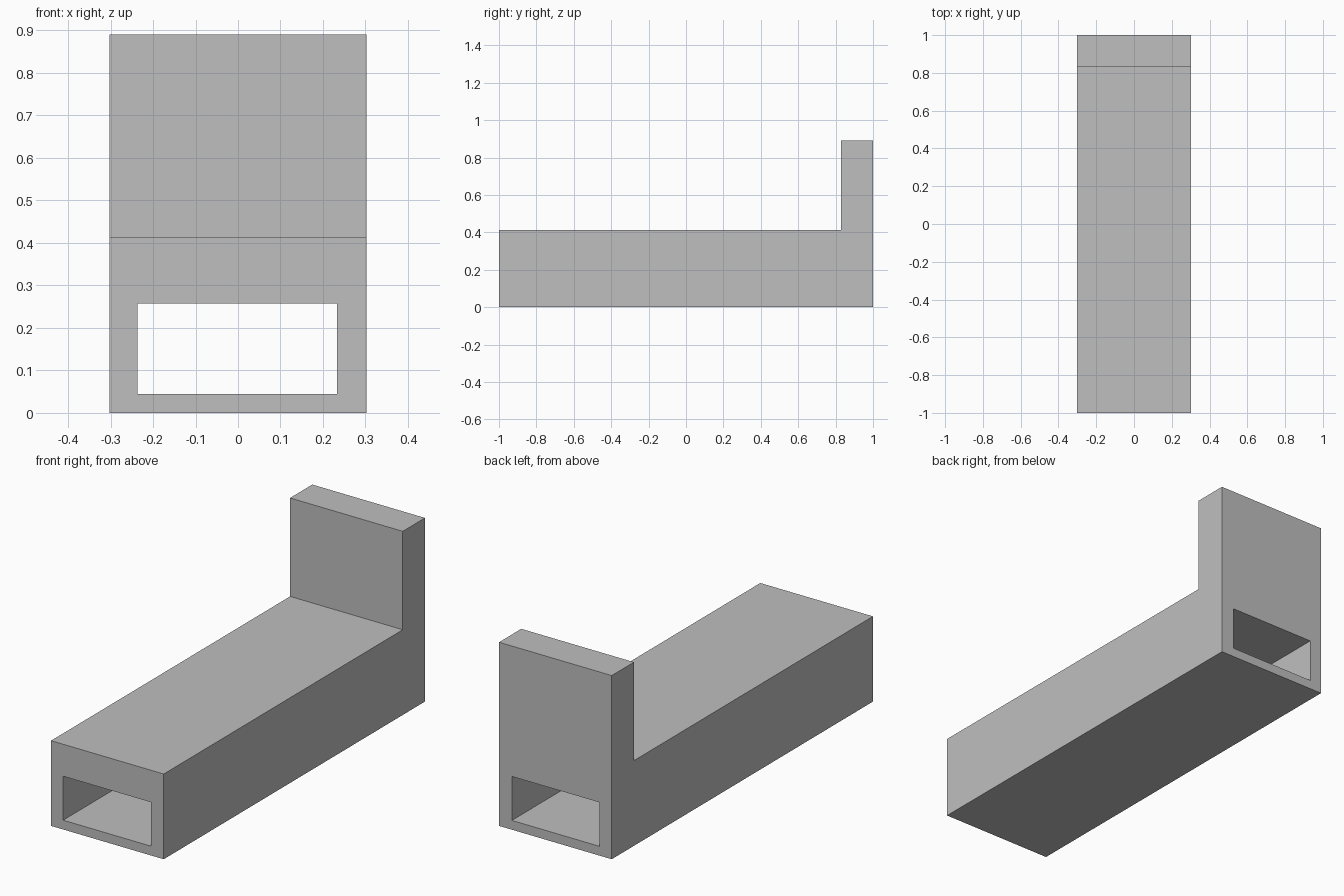
import bpy
import bmesh

if "Cube" in bpy.data.objects:
    bpy.data.objects.remove(bpy.data.objects["Cube"], do_unlink=True)

HALF_W = 0.302
BASE_H, TOTAL_H = 0.413, 0.89
WALL_Y = 0.83

# Plain grey material
grey = bpy.data.materials.new("light grey")
grey.use_nodes = True
colour = (0.52, 0.52, 0.52, 1)
grey.diffuse_color = colour
grey.node_tree.nodes["Principled BSDF"].inputs["Base Color"].default_value = colour


def extrude_profile(name, points, offset):
    """Make a closed solid by sweeping a flat profile along an offset."""
    bm = bmesh.new()
    face = bm.faces.new([bm.verts.new(p) for p in points])
    swept = bmesh.ops.extrude_face_region(bm, geom=[face])["geom"]
    verts = [g for g in swept if isinstance(g, bmesh.types.BMVert)]
    bmesh.ops.translate(bm, verts=verts, vec=offset)
    bmesh.ops.recalc_face_normals(bm, faces=bm.faces)
    mesh = bpy.data.meshes.new(name)
    bm.to_mesh(mesh)
    bm.free()
    mesh.materials.append(grey)
    obj = bpy.data.objects.new(name, mesh)
    bpy.context.collection.objects.link(obj)
    return obj


# Long base with an upright end wall, as one L-shaped side profile
side = [(-1, 0), (1, 0), (1, TOTAL_H), (WALL_Y, TOTAL_H), (WALL_Y, BASE_H), (-1, BASE_H)]
body = extrude_profile("bench_body", [(-HALF_W, y, z) for y, z in side], (2 * HALF_W, 0, 0))

# Rectangular tunnel through the whole length
left, right, low, high = -0.237, 0.233, 0.045, 0.258
opening = [(left, low), (right, low), (right, high), (left, high)]
cutter = extrude_profile("tunnel_cutter", [(x, -1.1, z) for x, z in opening], (0, 2.2, 0))
cutter.hide_render = True

cut = body.modifiers.new("tunnel", "BOOLEAN")
cut.operation = "DIFFERENCE"
cut.solver = "EXACT"
cut.object = cutter

# Bake the cut and drop the cutter
bpy.context.view_layer.update()
evaluated = body.evaluated_get(bpy.context.evaluated_depsgraph_get())
baked = bpy.data.meshes.new_from_object(evaluated)
body.modifiers.clear()
body.data = baked
bpy.data.objects.remove(cutter, do_unlink=True)
